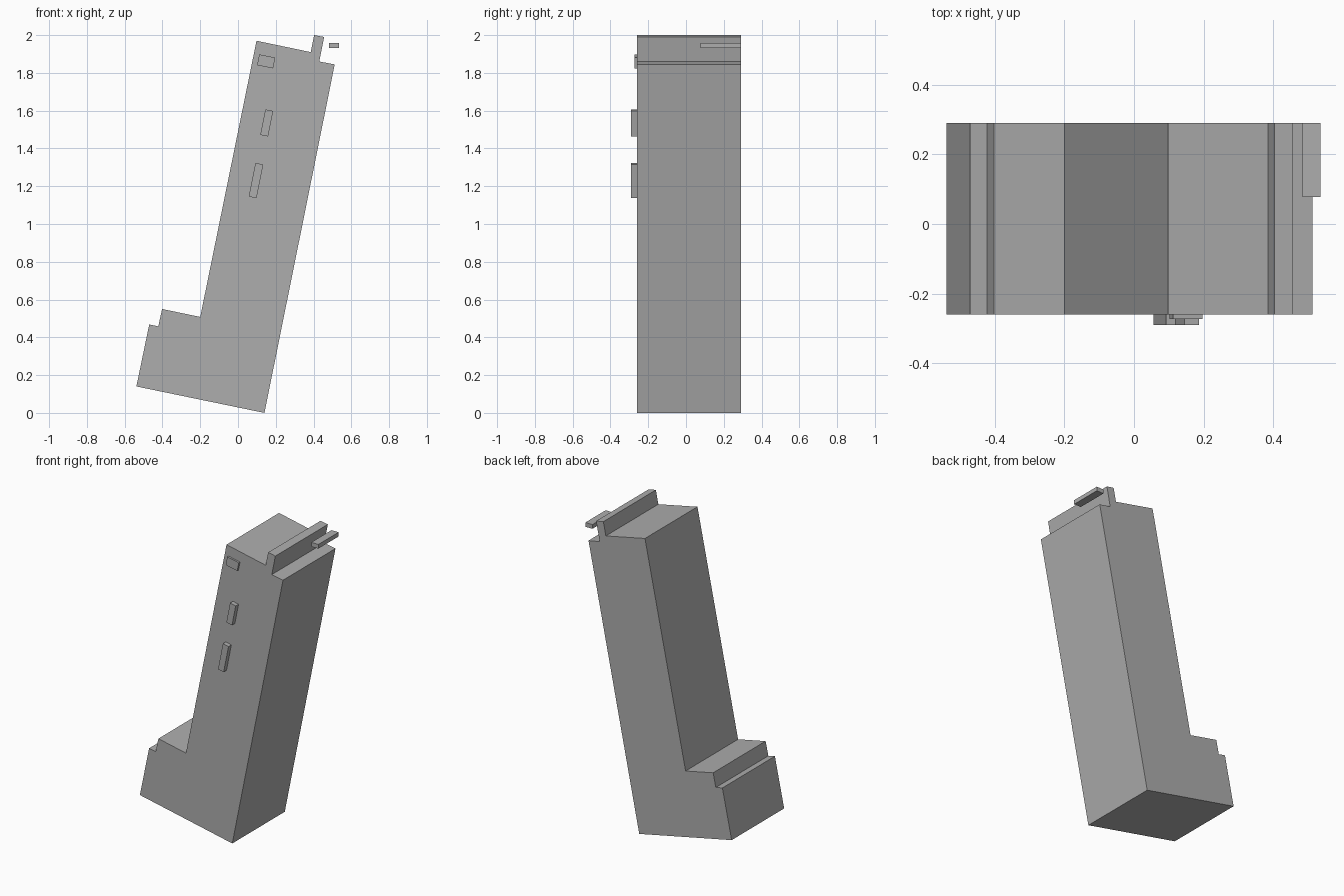
import bpy
import math

if "Cube" in bpy.data.objects:
    bpy.data.objects.remove(bpy.data.objects["Cube"], do_unlink=True)

LEAN = math.atan(0.2)
FRONT, BACK = -0.26, 0.29

grey = bpy.data.materials.new("plain_grey")
grey.use_nodes = True
colour = (0.42, 0.42, 0.42, 1)
grey.diffuse_color = colour
grey.node_tree.nodes["Principled BSDF"].inputs["Base Color"].default_value = colour


def add_prism(name, outline, y0, y1):
    """Extrude an x-z outline (anticlockwise from the front) along y."""
    n = len(outline)
    verts = [(x, y, z) for y in (y0, y1) for x, z in outline]
    faces = [tuple(range(n)), tuple(reversed(range(n, 2 * n)))]
    faces += [(i, i + n, (i + 1) % n + n, (i + 1) % n) for i in range(n)]
    mesh = bpy.data.meshes.new(name)
    mesh.from_pydata(verts, [], faces)
    mesh.materials.append(grey)
    obj = bpy.data.objects.new(name, mesh)
    bpy.context.collection.objects.link(obj)
    return obj


def add_box(name, cx, cz, w, h, y0, y1, lean=0.0):
    c, s = math.cos(lean), math.sin(lean)
    corners = [(-w / 2, -h / 2), (w / 2, -h / 2), (w / 2, h / 2), (-w / 2, h / 2)]
    outline = [(cx + u * c + v * s, cz - u * s + v * c) for u, v in corners]
    return add_prism(name, outline, y0, y1)


# Leaning tower with stepped annex and roof parapet
add_prism("leaning_tower", [
    (0.14, 0.0), (0.512, 1.845), (0.43, 1.86), (0.456, 1.99), (0.403, 2.0),
    (0.385, 1.91), (0.098, 1.97), (-0.2, 0.508), (-0.402, 0.55),
    (-0.422, 0.458), (-0.47, 0.468), (-0.538, 0.14)], FRONT, BACK)

# Raised panels on the front wall
add_box("top_panel", 0.149, 1.861, 0.086, 0.058, -0.273, FRONT + 0.01, LEAN)
add_box("middle_panel", 0.152, 1.535, 0.042, 0.138, -0.29, FRONT + 0.01, LEAN)
add_box("lower_panel", 0.095, 1.23, 0.042, 0.182, -0.29, FRONT + 0.01, LEAN)

# Separate bar beside the parapet
add_box("roof_bar", 0.509, 1.945, 0.052, 0.028, 0.078, BACK)
